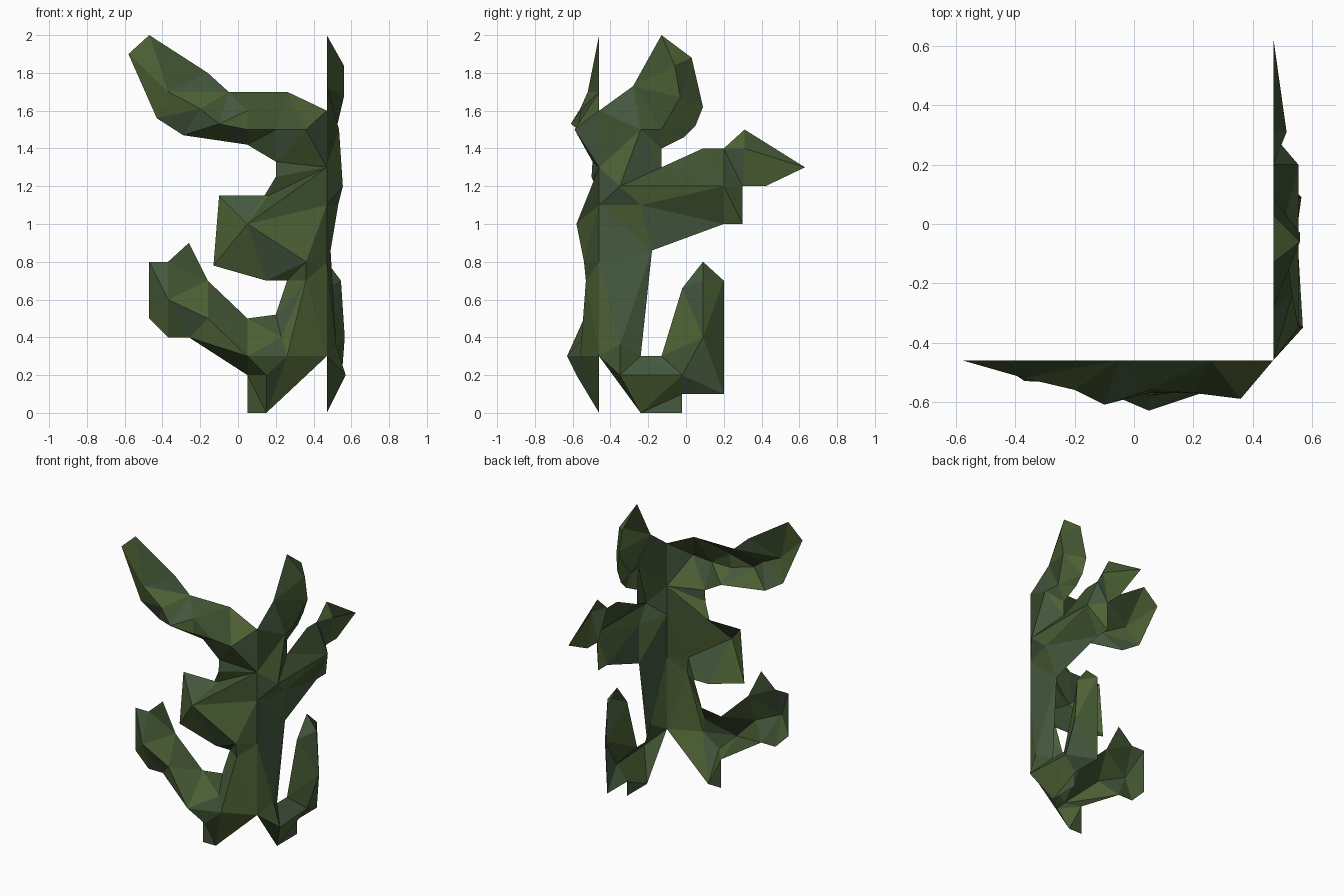
import bpy, bmesh, random
from mathutils import Vector
from mathutils.geometry import delaunay_2d_cdt

random.seed(4)
CORNER_X, CORNER_Y = 0.47, -0.46

# mottled leaf greens
greens = []
for i, col in enumerate([(0.05, 0.085, 0.03), (0.075, 0.12, 0.035), (0.06, 0.1, 0.05)]):
    m = bpy.data.materials.new("ivy_green_%d" % i)
    m.diffuse_color = (*col, 1)
    greens.append(m)


def relief(name, outline, ridge, creases, place):
    """Open low-poly shell: flat outline on the wall, ridge points (u, z, depth) raised off it."""
    pts = outline + ridge
    n = len(outline)
    index = {p[:2]: i for i, p in enumerate(pts)}
    edges = [(i, (i + 1) % n) for i in range(n)]
    for line in creases:
        edges += [(index[a], index[b]) for a, b in zip(line, line[1:])]
    flat, _, faces, origin, _, _ = delaunay_2d_cdt(
        [Vector(p[:2]) for p in pts], edges, [], 1, 1e-4)
    bm = bmesh.new()
    verts = []
    for v, src in zip(flat, origin):
        p = pts[src[0]] if src else (0, 0)
        verts.append(bm.verts.new(place(v.x, v.y, p[2] if len(p) > 2 else 0)))
    for f in faces:
        bm.faces.new([verts[i] for i in f]).material_index = random.randrange(3)
    bmesh.ops.recalc_face_normals(bm, faces=bm.faces)
    bm.normal_update()
    # make the shell face away from the wall corner
    out = place(0, 0, 1) - place(0, 0, 0)
    if sum(f.normal.dot(out) * f.calc_area() for f in bm.faces) < 0:
        bmesh.ops.reverse_faces(bm, faces=bm.faces)
    me = bpy.data.meshes.new(name)
    bm.to_mesh(me)
    bm.free()
    for m in greens:
        me.materials.append(m)
    bpy.context.collection.objects.link(bpy.data.objects.new(name, me))


# shared corner edge heights, bottom to top
corner = [0.3, 0.8, 1.1, 1.3]

# front wall: upper branch, middle leaf, lower curl, foot
front = [(0.47, 1.6), (0.26, 1.7), (-0.05, 1.7), (-0.16, 1.8), (-0.47, 2.0),
         (-0.58, 1.9), (-0.43, 1.56), (-0.29, 1.47), (0.05, 1.42), (0.2, 1.33, 0.035),
         (0.2, 1.25, 0.04), (0.16, 1.15), (-0.1, 1.15), (-0.13, 0.78), (0.15, 0.7),
         (0.26, 0.7), (0.2, 0.52), (0.05, 0.5), (-0.16, 0.7), (-0.26, 0.9),
         (-0.37, 0.8), (-0.47, 0.8), (-0.47, 0.5), (-0.37, 0.4), (-0.26, 0.4),
         (0.05, 0.2), (0.05, 0), (0.15, 0)]
front += [(CORNER_X, z) for z in corner]
front_ridge = [(-0.37, 1.7, 0.06), (-0.2, 1.61, 0.1), (-0.1, 1.53, 0.15),
               (0.05, 1.6, 0.1), (0.05, 1.5, 0.11), (0.2, 1.5, 0.11), (0.36, 1.5, 0.13),
               (0.05, 1.0, 0.12), (0.36, 0.8, 0.08), (0.36, 0.7, 0.07), (0.26, 0.3, 0.1),
               (0.23, 0.4, 0.08), (0.05, 0.3, 0.17), (0.15, 0.2, 0.12),
               (-0.16, 0.5, 0.08), (-0.37, 0.6, 0.07)]
front_creases = [[(-0.37, 1.7), (-0.05, 1.7)],
                 [(0.26, 1.7), (0.05, 1.6), (0.05, 1.5), (0.2, 1.5), (0.36, 1.5)],
                 [(0.2, 1.25), (0.05, 1.0), (0.47, 1.3), (0.2, 1.33)],
                 [(0.05, 1.0), (0.36, 0.8), (0.47, 0.8)],
                 [(0.36, 0.7), (0.26, 0.3), (0.05, 0.3), (-0.16, 0.5), (-0.37, 0.6)]]
relief("front_vine", front, front_ridge, front_creases,
       lambda u, z, d: Vector((u, CORNER_Y - d, z)))

# side wall: top leaf, pointed branch, lower leaf, foot
side = [(-0.46, 1.6), (-0.28, 1.73), (-0.13, 2.0), (0.03, 1.88), (0.09, 1.62),
        (0.05, 1.52), (-0.01, 1.46), (-0.13, 1.4), (-0.13, 1.3), (0.09, 1.4),
        (0.2, 1.4), (0.31, 1.5), (0.63, 1.3), (0.42, 1.2), (0.3, 1.2),
        (0.3, 1.0), (0.2, 1.0), (-0.18, 0.86, 0.02), (-0.24, 0.3), (-0.13, 0.3),
        (-0.02, 0.66), (0.09, 0.8), (0.2, 0.7), (0.2, 0.1), (-0.02, 0.1),
        (-0.02, 0), (-0.24, 0)]
side += [(CORNER_Y, z) for z in corner]
side_ridge = [(-0.06, 1.84, 0.09), (-0.03, 1.67, 0.09), (-0.24, 1.5, 0.065),
              (-0.13, 1.5, 0.05), (-0.35, 1.2, 0.085), (-0.24, 1.1, 0.06),
              (0.2, 1.2, 0.085), (0.31, 1.4, 0.045), (-0.35, 0.36, 0.05),
              (-0.35, 0.2, 0.1), (-0.02, 0.2, 0.08), (0.09, 0.4, 0.095), (0.09, 0.7, 0.075)]
side_creases = [[(-0.46, 1.3), (-0.24, 1.5), (-0.35, 1.2), (0.2, 1.2), (0.3, 1.2)],
                [(-0.35, 1.2), (-0.24, 1.1), (0.2, 1.0)],
                [(-0.46, 1.1), (-0.18, 0.86), (-0.35, 0.36), (-0.46, 0.8)],
                [(-0.46, 0.3), (-0.35, 0.2), (-0.02, 0.2), (0.2, 0.1), (0.09, 0.4)],
                [(-0.24, 0.3), (-0.35, 0.2), (-0.24, 0)],
                [(-0.13, 0.3), (-0.02, 0.2), (0.09, 0.4), (0.09, 0.7)]]
relief("side_vine", side, side_ridge, side_creases,
       lambda u, z, d: Vector((CORNER_X + d, u, z)))
